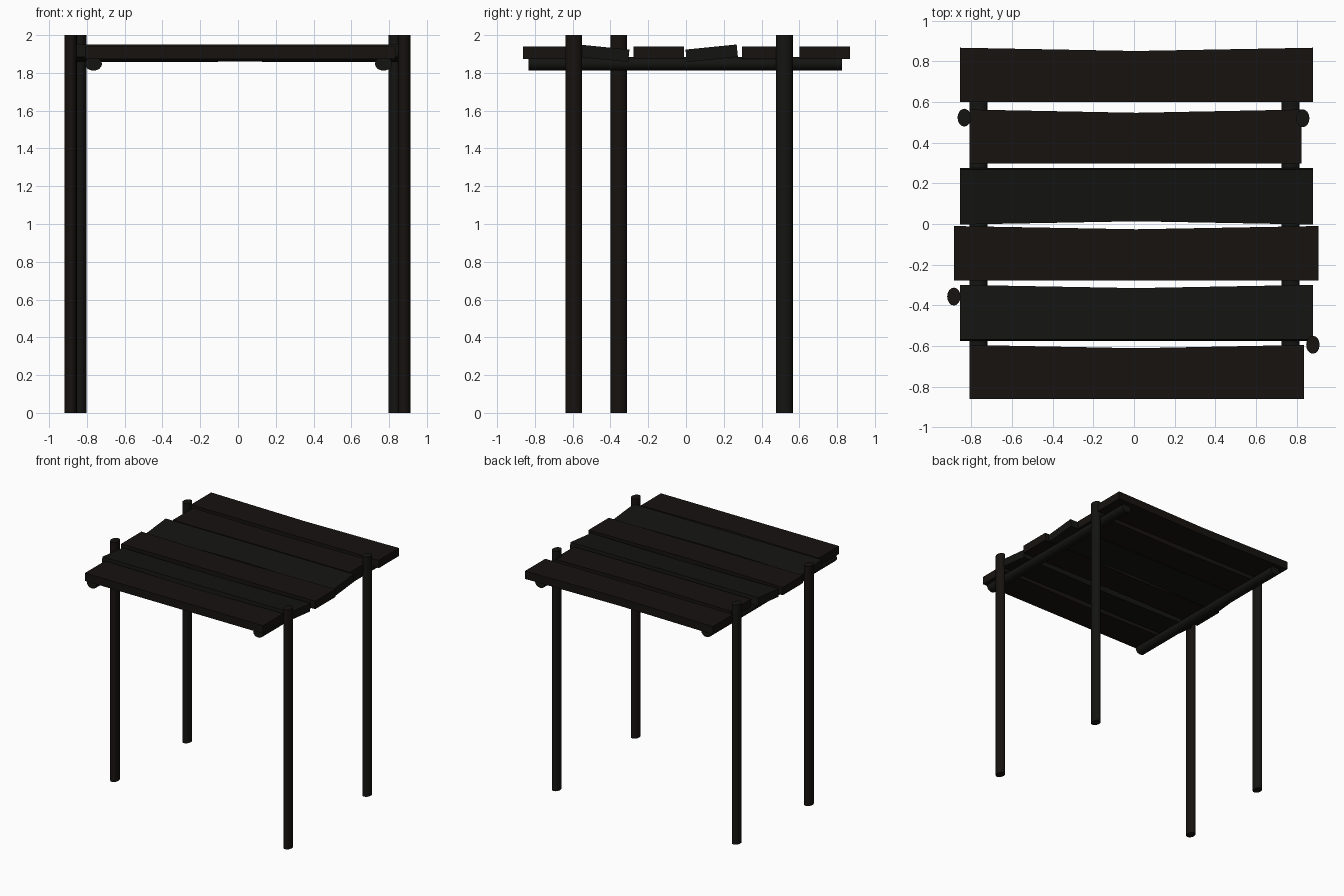
import bpy, bmesh, math
from mathutils import Matrix

if "Cube" in bpy.data.objects:
    bpy.data.objects.remove(bpy.data.objects["Cube"])


def material(name, color):
    m = bpy.data.materials.new(name)
    m.diffuse_color = (*color, 1)
    m.use_nodes = True
    m.node_tree.nodes["Principled BSDF"].inputs["Base Color"].default_value = m.diffuse_color
    return m


brown = material("dark_brown_wood", (0.008, 0.006, 0.005))
grey = material("dark_grey_wood", (0.007, 0.007, 0.006))


def finish(bm, name, mat):
    bmesh.ops.recalc_face_normals(bm, faces=bm.faces)
    mesh = bpy.data.meshes.new(name)
    bm.to_mesh(mesh)
    bm.free()
    mesh.materials.append(mat)
    ob = bpy.data.objects.new(name, mesh)
    bpy.context.collection.objects.link(ob)
    return ob


def pole(name, length, rx, ry, mat, loc, rot_x=0):
    """Oval log, rx by ry in section, running along its local z."""
    bm = bmesh.new()
    bmesh.ops.create_cone(bm, cap_ends=True, segments=16,
                          radius1=1, radius2=1, depth=length)
    bm.transform(Matrix.Translation(loc) @ Matrix.Rotation(rot_x, 4, 'X')
                 @ Matrix.Diagonal((rx, ry, 1, 1)))
    ob = finish(bm, name, mat)
    for p in ob.data.polygons:
        p.use_smooth = len(p.vertices) == 4
    return ob


def plank(name, x0, x1, y0, y1, z, tilt, bow_side, mat, thick=0.066, bow=0.016):
    """Board whose one long edge dips inward at the middle."""
    w, yc = (y1 - y0) / 2, (y0 + y1) / 2
    mid_hi = w - (bow if bow_side > 0 else 0)
    mid_lo = -w + (bow if bow_side < 0 else 0)
    outline = [(x0, -w), (0.01, mid_lo), (x1, -w), (x1, w), (0.01, mid_hi), (x0, w)]
    bm = bmesh.new()
    v = [bm.verts.new((x, y, -thick / 2)) for x, y in outline]
    faces = [bm.faces.new([v[i] for i in q]) for q in ((0, 1, 4, 5), (1, 2, 3, 4))]
    ext = bmesh.ops.extrude_face_region(bm, geom=faces, use_keep_orig=True)
    top = [g for g in ext['geom'] if isinstance(g, bmesh.types.BMVert)]
    bmesh.ops.translate(bm, verts=top, vec=(0, 0, thick))
    bm.transform(Matrix.Translation((0, yc, z)) @ Matrix.Rotation(tilt, 4, 'X'))
    return finish(bm, name, mat)


# upright posts
for name, x, y, mat in (("back_left_post", -0.835, 0.523, grey),
                        ("back_right_post", 0.83, 0.52, grey),
                        ("front_left_post", -0.886, -0.357, brown),
                        ("front_right_post", 0.88, -0.594, brown)):
    pole(name, 2.0, 0.033, 0.044, mat, (x, y, 1.0))

# beams carrying the roof
for name, x in (("left_beam", -0.765), ("right_beam", 0.77)):
    pole(name, 1.66, 0.045, 0.036, grey, (x, -0.005, 1.848), math.pi / 2)

# roof planks, back to front
PLANKS = [
    (-0.855, 0.88, 0.60, 0.867, 1.906, 0, 1, brown),
    (-0.81, 0.825, 0.297, 0.563, 1.906, 0, 1, brown),
    (-0.855, 0.88, 0.0, 0.272, 1.904, 0.10, -1, grey),
    (-0.885, 0.907, -0.277, -0.01, 1.906, 0, 1, brown),
    (-0.855, 0.88, -0.572, -0.302, 1.904, -0.10, 1, grey),
    (-0.81, 0.835, -0.862, -0.595, 1.906, 0, 1, brown),
]
for i, p in enumerate(PLANKS, 1):
    plank(f"roof_plank_{i}", *p)
